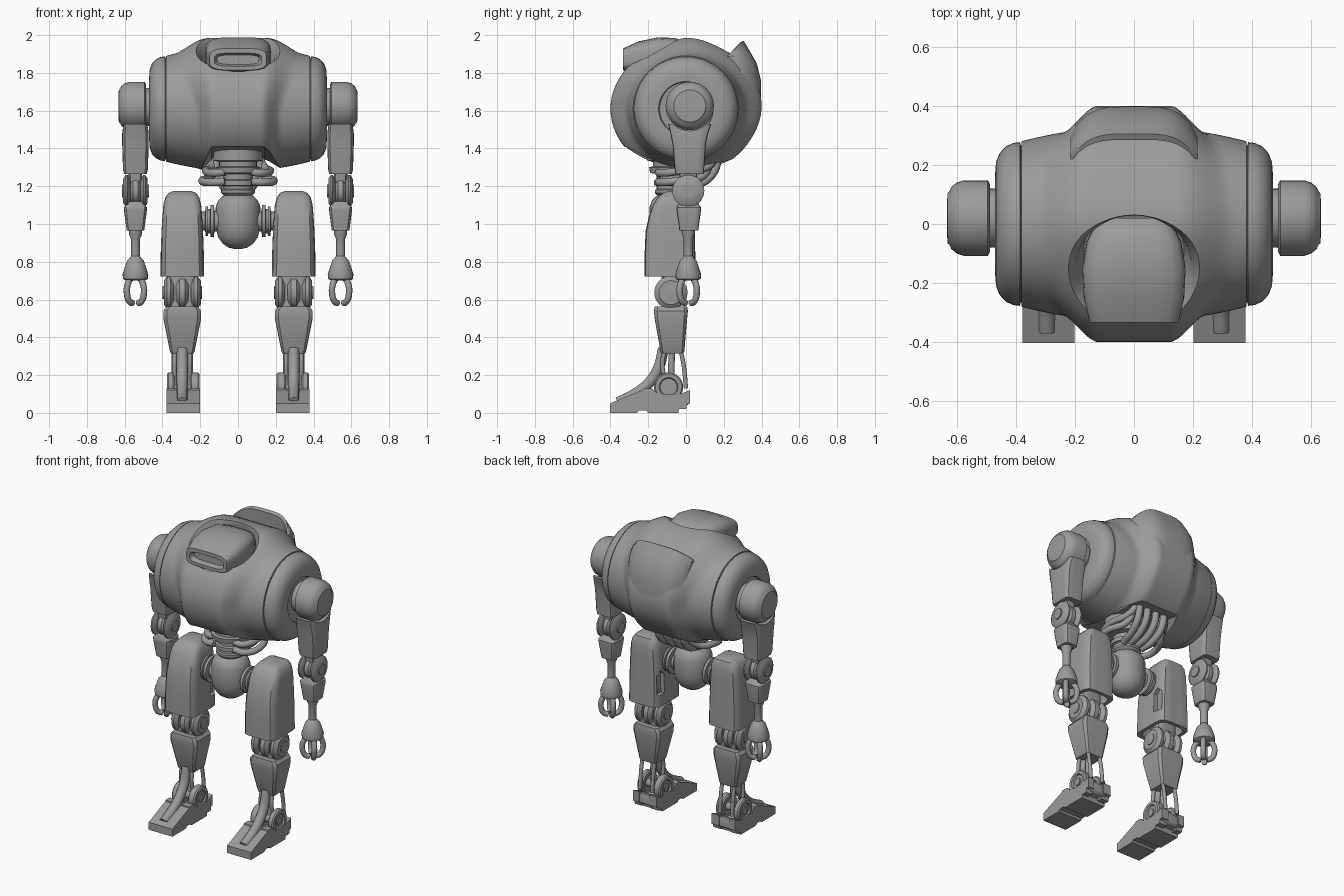
import bpy, bmesh
from math import sin, cos, pi, radians
from mathutils import Matrix, Vector

if "Cube" in bpy.data.objects:
    bpy.data.objects.remove(bpy.data.objects["Cube"], do_unlink=True)

steel = bpy.data.materials.new("grey_steel")
steel.use_nodes = True
steel.diffuse_color = (0.33, 0.33, 0.33, 1)
steel.node_tree.nodes["Principled BSDF"].inputs["Base Color"].default_value = steel.diffuse_color


def select(ob):
    bpy.ops.object.select_all(action='DESELECT')
    bpy.context.view_layer.objects.active = ob
    ob.select_set(True)


def finish(ob, mirror=False, bevel=0, cutters=(), angle=35):
    ob.data.materials.append(steel)
    select(ob)
    for cutter in cutters:
        cutter.hide_render = True
        mod = ob.modifiers.new("cut", 'BOOLEAN')
        mod.operation, mod.solver, mod.object = 'DIFFERENCE', 'EXACT', cutter
        bpy.ops.object.modifier_apply(modifier=mod.name)
        bpy.data.objects.remove(cutter, do_unlink=True)
    if bevel:
        mod = ob.modifiers.new("bevel", 'BEVEL')
        mod.width, mod.segments, mod.angle_limit = bevel, 2, radians(40)
        bpy.ops.object.modifier_apply(modifier=mod.name)
    bpy.ops.object.shade_smooth_by_angle(angle=radians(angle))
    if mirror:
        ob.modifiers.new("other_side", 'MIRROR')
    return ob


def loft(name, rings):
    """Skin a list of equal-length rings and cap both ends."""
    bm = bmesh.new()
    rows = [[bm.verts.new(p) for p in ring] for ring in rings]
    n = len(rows[0])
    for a, b in zip(rows, rows[1:]):
        for i in range(n):
            bm.faces.new((a[i], a[(i + 1) % n], b[(i + 1) % n], b[i]))
    bm.faces.new(rows[0])
    bm.faces.new(rows[-1])
    bmesh.ops.recalc_face_normals(bm, faces=bm.faces)
    mesh = bpy.data.meshes.new(name)
    bm.to_mesh(mesh)
    bm.free()
    ob = bpy.data.objects.new(name, mesh)
    bpy.context.collection.objects.link(ob)
    return ob


def lathe(name, axis, centre, profile, n=32):
    """Turn (position, radius) pairs about a line along x or z."""
    def point(h, r, t):
        a, b = r * cos(t), r * sin(t)
        return (h, centre[0] + a, centre[1] + b) if axis == 'x' else (centre[0] + a, centre[1] + b, h)
    return loft(name, [[point(h, r, 2 * pi * i / n) for i in range(n)] for h, r in profile])


def rounded(cx, cy, hx, hy, power=5, n=32):
    """Superellipse outline, from round to nearly square."""
    out = []
    for i in range(n):
        c, s = cos(2 * pi * (i + .5) / n), sin(2 * pi * (i + .5) / n)
        k = (abs(c) ** power + abs(s) ** power) ** (-1 / power)
        out.append((cx + hx * c * k, cy + hy * s * k))
    return out


def stack(name, sections, power=5):
    """Loft upright from (z, cx, cy, hx, hy) sections."""
    return loft(name, [[(x, y, z) for x, y in rounded(cx, cy, hx, hy, power)] for z, cx, cy, hx, hy in sections])


def prism(name, outline, x0, x1):
    return loft(name, [[(x, y, z) for y, z in outline] for x in (x0, x1)])


def tube(name, points, radius, mirror=True):
    curve = bpy.data.curves.new(name, 'CURVE')
    curve.dimensions, curve.bevel_depth, curve.bevel_resolution = '3D', radius, 3
    curve.use_fill_caps, curve.resolution_u = True, 6
    spline = curve.splines.new('BEZIER')
    spline.bezier_points.add(len(points) - 1)
    for bp, p in zip(spline.bezier_points, points):
        bp.co, bp.handle_left_type, bp.handle_right_type = p, 'AUTO', 'AUTO'
    ob = bpy.data.objects.new(name, curve)
    bpy.context.collection.objects.link(ob)
    select(ob)
    bpy.ops.object.convert(target='MESH')
    return finish(bpy.context.object, mirror, angle=50)


# Torso: a barrel across x that swells into a wide middle band
MID = [.40, .395, .37, .375, .355, .385, .40, .385, .35, .335, .355, .375]   # radius every 30 degrees


def smooth(t):
    t = min(max(t, 0), 1)
    return t * t * (3 - 2 * t)


def torso_point(x, t):
    k = t / (2 * pi) * 12
    i, f = int(k) % 12, k - int(k)
    p0, p1, p2, p3 = (MID[(i + j) % 12] for j in (-1, 0, 1, 2))
    mid = p1 + .5 * f * (p2 - p0 + f * (2 * p0 - 5 * p1 + 4 * p2 - p3 + f * (3 * (p1 - p2) + p3 - p0)))
    side = .33 - .05 * (abs(x) / .38) ** 2
    up = max(sin(t), 0)
    w = 1 - smooth((abs(x) - .12 - .03 * up) / (.11 + .08 * up))
    r = side + (mid - side) * w
    return (x, r * cos(t), 1.61 + r * sin(t))


torso = loft("torso", [[torso_point(.38 * k / 24, 2 * pi * i / 72) for i in range(72)] for k in range(-24, 25)])

# Tilted neck opening with a chamfered rim
opening = loft("neck_cutter", [[(rx * cos(2 * pi * i / 48), ry * sin(2 * pi * i / 48), h) for i in range(48)]
               for h, rx, ry in [(-.12, .17, .17), (-.01, .195, .19), (.06, .25, .235), (.2, .34, .32)]])
opening.data.transform(Matrix.Translation((0, -.145, 1.89)) @ Matrix.Rotation(radians(27), 4, 'X'))

# Flared opening in the underside
belly = loft("belly_cutter", [[(-.14, y, top), (.14, y, top), (.25, y, 1.25), (.25, y, 1.1), (-.25, y, 1.1), (-.25, y, 1.25)]
             for y, top in [(-.5, 1.43), (.5, 1.31)]])
finish(torso, cutters=[opening, belly])

# Head with a recessed front slot
HEAD = [(-.30, .11, 1.845, 1.895), (-.333, .125, 1.835, 1.905), (-.333, .15, 1.815, 1.93), (-.25, .17, 1.79, 1.967),
        (-.15, .175, 1.79, 1.988), (-.06, .16, 1.79, 1.985), (0, .13, 1.8, 1.965), (.02, .10, 1.82, 1.94)]
finish(loft("head", [[(x, y, z) for x, z in rounded(0, (lo + hi) / 2, hx, (hi - lo) / 2, 4)] for y, hx, lo, hi in HEAD]))


# Raised scoop on the upper back
def scoop(x):
    f = 1 - (abs(x) / .215) ** 4
    return [(x, .31 + .088 * f, 1.66), (x, .305 + .092 * f, 1.76), (x, .285 + .09 * f, 1.85), (x, .25 + .085 * f, 1.89 + .03 * f),
            (x, .22 + .085 * f, 1.885 + .085 * f), (x, .21 + .075 * f, 1.88 + .08 * f), (x, .22 + .07 * f, 1.78)]


finish(loft("back_scoop", [scoop(.215 * k / 12) for k in range(-12, 13)]))

# Side caps and shoulders
finish(lathe("side_cap", 'x', (0, 1.61), [(.37, .265), (.383, .265), (.386, .277), (.41, .274), (.435, .262), (.455, .24),
       (.467, .21), (.47, .17), (.47, .145), (.455, .14), (.45, .1)], 48), True)
finish(lathe("shoulder_axle", 'x', (.02, 1.62), [(.44, .1), (.5, .1)]), True)
finish(lathe("shoulder", 'x', (.02, 1.625), [(.488, .115), (.495, .128), (.575, .128), (.6, .12), (.618, .105), (.625, .09),
       (.631, .085), (.633, .05)]), True)

# Arms
AX, AY = .543, .012
cradle = lathe("cradle_cutter", 'x', (.02, 1.625), [(.4, .132), (.7, .132)])
arm = stack("upper_arm", [(1.265, AX, .02, .06, .075), (1.29, AX, .018, .066, .078), (1.42, AX, .017, .07, .088),
            (1.48, AX, .017, .07, .1), (1.53, AX, .02, .064, .115)], 7)
finish(arm, True, cutters=[cradle])
for name, x0, x1, r in [("elbow_inner", .478, .515, .085), ("elbow_core", .515, .57, .07), ("elbow_outer", .57, .608, .085)]:
    finish(lathe(name, 'x', (AY, 1.175), [(x0, r * .75), (x0 + .014, r), (x1 - .014, r), (x1, r * .75)]), True)
finish(lathe("elbow_hub", 'x', (AY, 1.175), [(.47, .035), (.615, .035)], 20), True)
finish(stack("elbow_link", [(1.2, AX, AY, .03, .04), (1.3, AX, AY, .04, .05)]), True)
finish(stack("forearm", [(.965, AX, .015, .046, .05), (.99, AX, .015, .05, .053), (1.075, AX, .015, .061, .065),
       (1.088, AX, .015, .061, .065), (1.12, AX, AY, .035, .045)], 6), True)
finish(lathe("wrist", 'z', (AX, AY), [(.70, .05), (.71, .066), (.735, .068), (.805, .045), (.815, .035), (.83, .024),
       (.92, .024), (.945, .034), (.97, .036)], 24), True)
for k in range(4):
    c, s = cos(pi / 4 + k * pi / 2), sin(pi / 4 + k * pi / 2)
    tube("finger", [(AX + r * c, AY + r * s, z) for r, z in [(.035, .715), (.06, .675), (.063, .63), (.045, .59), (.02, .58)]], .017)

# Pelvis and spine
PY = -.075
finish(lathe("pelvis", 'z', (0, PY), [(.868, .02), (.875, .05), (.895, .08), (.93, .105), (.98, .117), (1.09, .118), (1.125, .105),
       (1.145, .085), (1.15, .075), (1.165, .09), (1.18, .09), (1.185, .08), (1.21, .08)]))
finish(lathe("spine", 'z', (0, PY), [(1.15, .075), (1.2, .075), (1.205, .095), (1.23, .095), (1.235, .08), (1.265, .08), (1.27, .115),
       (1.3, .12), (1.305, .1), (1.33, .1), (1.335, .13), (1.42, .13)]))
finish(lathe("hip_joint", 'x', (PY, 1.015), [(.09, .055), (.125, .055), (.127, .085), (.145, .085), (.147, .065), (.158, .065),
       (.16, .078), (.172, .078), (.174, .05), (.24, .05)]), True)

# Cables looping from the spine into the torso
for z, reach, back in [(1.225, .17, .02), (1.275, .15, .05)]:
    tube("waist_cable", [(.07, PY - .07, z), (reach * .85, PY - .06, z - .005), (reach + .02, PY + .04, z + .005),
         (.13, back + .08, z + .04), (.1, back + .1, 1.38)], .021)
for x in (.03, .085):
    tube("back_cable", [(x * .8, PY + .06, 1.19), (x, .08, 1.215), (x * 1.1, .15, 1.28), (x * 1.1, .17, 1.38)], .022)

# Thighs, hollow at the bottom and notched at the hip
LX = .295
thigh = stack("thigh", [(.722, LX, -.085, .115, .135), (.85, LX, -.085, .114, .134), (.96, LX, -.083, .110, .131),
              (1.04, LX, -.075, .105, .122), (1.1, LX, -.064, .1, .11), (1.14, LX, -.055, .09, .096),
              (1.165, LX, -.045, .072, .076), (1.175, LX, -.04, .045, .05)], 6)
hollow = stack("thigh_cutter", [(.7, LX, -.085, .092, .112), (.82, LX, -.085, .09, .108)])
notch = prism("notch_cutter", [(-.03, .8), (-.03, .93), (0, .96), (.03, .93), (.03, .8)], .1, .21)
finish(thigh, True, cutters=[hollow, notch])

# Knees
KNEE = (-.08, .637)
for name, x0, x1, r in [("knee_inner", .197, .25, .088), ("knee_core", .262, .328, .088), ("knee_outer", .34, .393, .088)]:
    finish(lathe(name, 'x', KNEE, [(x0, r * .72), (x0 + .018, r), (x1 - .018, r), (x1, r * .72)]), True)
finish(lathe("knee_hub", 'x', KNEE, [(.19, .025), (.192, .035), (.398, .035), (.4, .025)], 20), True)
finish(stack("knee_link", [(.54, LX, -.08, .07, .05), (.86, LX, -.08, .07, .05)]), True)

# Shins, faceted and tapering down
finish(stack("shin", [(.315, LX, -.072, .06, .058), (.325, LX, -.072, .065, .063), (.50, LX, -.08, .1, .086),
       (.54, LX, -.08, .1, .09), (.562, LX, -.08, .084, .086)], 10), True)

# Ankle rods and hubs
for x in (-.045, .045):
    tube("rear_rod", [(LX + x, -.03, .34), (LX + x, -.012, .25), (LX + x, .0, .13)], .012)
    tube("front_rod", [(LX + x * .9, -.11, .34), (LX + x * .9, -.125, .26), (LX + x * .9, -.1, .13)], .012)
tube("centre_rod", [(LX, -.075, .34), (LX, -.08, .14)], .018)
tube("instep_tube", [(LX, -.12, .34), (LX, -.145, .24), (LX, -.2, .155), (LX, -.28, .095), (LX, -.36, .055)], .03)
for x0, x1 in [(.205, .255), (.335, .375)]:
    finish(lathe("ankle_hub", 'x', (-.092, .137), [(x0 + .01, .03), (x0 + .01, .045), (x0, .05), (x0, .07), (x0 + .008, .077),
           (x1 - .008, .077), (x1, .07), (x1, .05), (x1 - .01, .045), (x1 - .01, .03)]), True)
finish(lathe("ankle_pin", 'x', (-.092, .137), [(.208, .025), (.372, .025)], 20), True)

# Feet: sole, side walls and heel
finish(prism("foot_sole", [(-.403, 0), (-.403, .05), (-.27, .105), (-.22, .125), (-.17, .09), (-.03, .07), (0, .04), (-.035, .03),
       (-.04, 0), (-.2, 0), (-.21, .012), (-.25, .012), (-.26, 0)], .202, .378), True)
for x0, x1 in [(.202, .258), (.332, .378)]:
    finish(prism("foot_wall", [(-.24, .06), (-.225, .13), (-.18, .13), (-.15, .1), (-.03, .1), (.02, .12), (.022, .05),
           (.005, .045), (0, .02), (-.04, .02)], x0, x1), True)
finish(prism("heel", [(-.03, .04), (-.03, .1), (.012, .11), (.018, .05), (0, .035)], .225, .355), True, bevel=.006)
